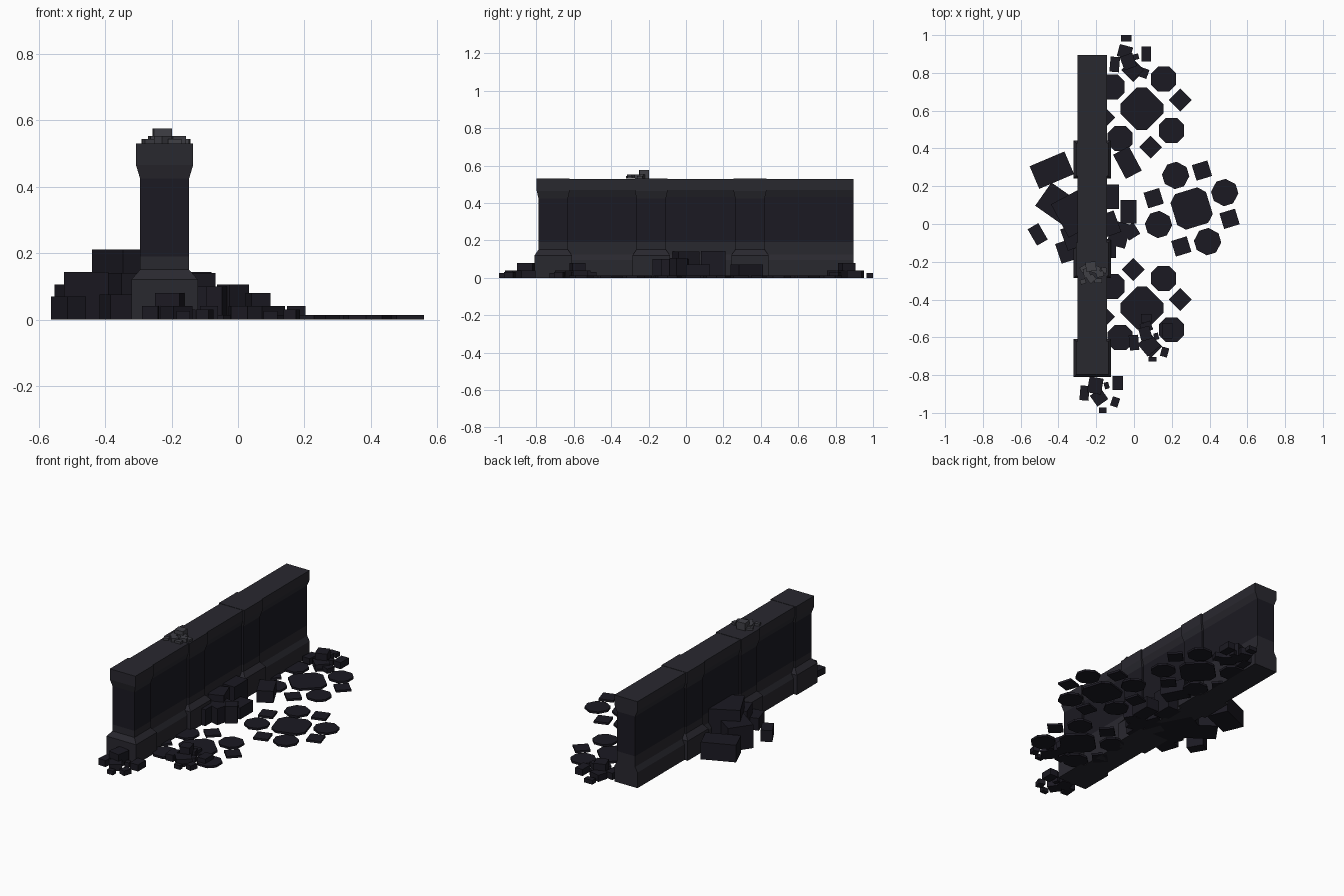
import bpy, bmesh
from math import cos, sin, radians


def material(name, r, g, b):
    m = bpy.data.materials.new(name)
    m.diffuse_color = (r, g, b, 1)
    return m


TRIM = material("trim_stone", 0.022, 0.021, 0.028)
BODY = material("body_stone", 0.011, 0.010, 0.016)
PALE = material("pale_stone", 0.05, 0.05, 0.06)


def finish(name, bm, mats):
    bmesh.ops.recalc_face_normals(bm, faces=bm.faces[:])
    me = bpy.data.meshes.new(name)
    bm.to_mesh(me)
    bm.free()
    for m in mats:
        me.materials.append(m)
    ob = bpy.data.objects.new(name, me)
    bpy.context.collection.objects.link(ob)
    return ob


def loft(bm, rings):
    """Stack rings of points, bridge them and cap both ends."""
    vs = [[bm.verts.new(p) for p in ring] for ring in rings]
    n = len(vs[0])
    for a, b in zip(vs, vs[1:]):
        for i in range(n):
            j = (i + 1) % n
            f = bm.faces.new((a[i], a[j], b[j], b[i]))
            z = sum(v.co.z for v in f.verts) / 4
            f.material_index = 1 if 0.19 < z < 0.42 else 0
    bm.faces.new(vs[0][::-1])
    bm.faces.new(vs[-1])


def turned(pts, x, y, deg):
    c, s = cos(radians(deg)), sin(radians(deg))
    return [(x + c * px - s * py, y + s * px + c * py) for px, py in pts]


def prism(bm, pts, z0, z1):
    loft(bm, [[(px, py, z) for px, py in pts] for z in (z0, z1)])


def rect(hx, hy):
    return [(-hx, -hy), (hx, -hy), (hx, hy), (-hx, hy)]


def chamfered(a, b):
    return [(a, -b), (a, b), (b, a), (-b, a), (-a, b), (-a, -b), (-b, -a), (b, -a)]


WX = -0.221

# Pillars: wide plinth, slim shaft, flared cap
PILLAR = [(0, .10, .10), (.12, .10, .10), (.15, .074, .079), (.19, .074, .079),
          (.425, .074, .079), (.465, .086, .088), (.53, .086, .088)]
for k, y in enumerate((-0.71, -0.186, 0.342)):
    bm = bmesh.new()
    loft(bm, [[(WX + px, y + py, z) for px, py in rect(hx, hy)] for z, hx, hy in PILLAR])
    finish(f"pillar_{k + 1}", bm, (TRIM, BODY))

# Wall panel: one profile running the whole length
PANEL = [(0, .078), (.095, .078), (.125, .062), (.19, .062), (.433, .062), (.47, .078), (.528, .078)]
bm = bmesh.new()
loft(bm, [[(WX - h, -0.71, z), (WX + h, -0.71, z), (WX + h, 0.895, z), (WX - h, 0.895, z)]
          for z, h in PANEL])
finish("wall_panel", bm, (TRIM, BODY))

# Paving rosettes: large centre stone ringed by octagons and squares
for k, (x, y, deg) in enumerate([(.042, .61, 0), (.042, -.445, 0), (.305, .082, -28)]):
    bm = bmesh.new()
    prism(bm, turned(chamfered(.113, .026), x, y, deg), 0, .013)
    for q in range(4):
        for px, py, shape, spin in [(.115, .157, chamfered(.066, .03), 0),
                                    (.203, .046, rect(.043, .043), 45)]:
            cx, cy = turned([(px, py)], x, y, deg + 90 * q)[0]
            prism(bm, turned(shape, cx, cy, deg + spin + 90 * q), 0, .013)
    finish(f"paving_rosette_{k + 1}", bm, (BODY,))


# Rubble blocks: x, y, size x, size y, height, turn
def rubble(name, blocks, mat=BODY, z0=0):
    bm = bmesh.new()
    for x, y, sx, sy, h, deg in blocks:
        prism(bm, turned(rect(sx / 2, sy / 2), x, y, deg), z0, z0 + h)
    finish(name, bm, (mat,))


rubble("large_rubble_back", [
    (-.435, .285, .20, .13, .105, 23),
    (-.30, .065, .21, .20, .21, 28),
    (-.39, .095, .22, .15, .143, -35),
    (-.51, -.055, .065, .10, .07, 30),
    (-.36, -.145, .085, .11, .075, 18),
    (-.30, -.06, .15, .12, .14, 20)])
rubble("large_rubble_front", [
    (-.035, .325, .095, .145, .072, 28),
    (-.03, .065, .085, .125, .07, 0),
    (-.125, .145, .09, .13, .143, 0),
    (-.08, -.055, .10, .13, .10, -15),
    (-.015, -.04, .07, .07, .105, 32),
    (-.13, .0, .09, .12, .14, 20),
    (-.13, -.13, .07, .10, .10, 0)])
rubble("small_rubble_front_end", [
    (-.087, -.842, .055, .075, .04, 0),
    (-.262, -.895, .048, .078, .04, -5),
    (-.185, -.918, .07, .07, .04, 35),
    (-.205, -.855, .075, .085, .08, -10),
    (-.10, -.942, .04, .05, .03, -18),
    (-.165, -.986, .04, .028, .025, 0),
    (-.145, -.855, .025, .035, .03, 15)])
rubble("small_rubble_back_end", [
    (-.04, .983, .055, .035, .025, 0),
    (.066, .90, .05, .078, .04, 0),
    (-.048, .912, .072, .065, .04, -15),
    (-.102, .845, .05, .08, .04, -5),
    (-.008, .815, .085, .085, .04, 45),
    (-.03, .86, .07, .075, .08, 20),
    (.05, .80, .05, .05, .03, -20),
    (.01, .885, .03, .03, .03, 15)])
rubble("small_rubble_side", [
    (.08, -.64, .09, .085, .04, 40),
    (.06, -.58, .06, .07, .08, 15),
    (.162, -.678, .038, .05, .03, -15),
    (.098, -.717, .042, .024, .025, 0),
    (0, -.628, .05, .08, .04, 5),
    (.065, -.50, .055, .045, .03, 0),
    (.065, -.545, .06, .05, .04, 20),
    (.175, -.565, .055, .08, .04, 0),
    (.118, -.595, .025, .035, .03, 15)])
rubble("top_rubble", [
    (-.25, -.26, .035, .05, .022, 10),
    (-.205, -.24, .05, .04, .022, -20),
    (-.228, -.225, .055, .05, .045, 5),
    (-.265, -.235, .04, .03, .014, 30),
    (-.18, -.265, .04, .03, .022, 15),
    (-.225, -.29, .04, .035, .022, 40),
    (-.19, -.30, .04, .025, .014, 0),
    (-.16, -.245, .03, .03, .014, -10),
    (-.27, -.305, .03, .025, .014, 20)], PALE, .53)
